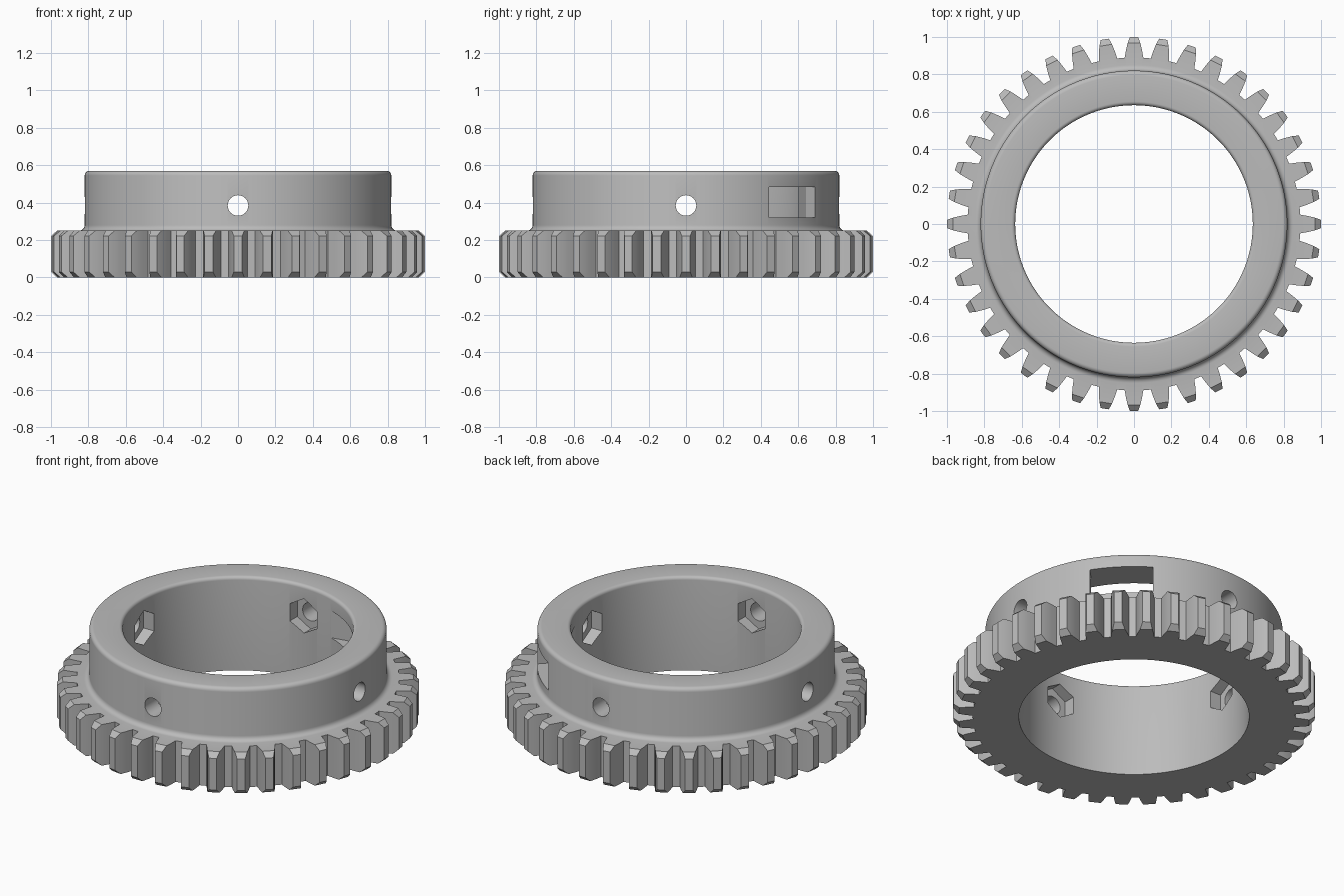
import bpy, bmesh
from math import sin, cos, pi, radians

cube = bpy.data.objects.get("Cube")
if cube:
    bpy.data.objects.remove(cube)

TEETH = 40
BORE = 0.635
COLLAR = 0.82
TOP = 0.57
HOLE_Z = 0.385

grey = bpy.data.materials.new("plain_grey")
grey.use_nodes = True
grey.diffuse_color = (0.5, 0.5, 0.5, 1)
grey.node_tree.nodes["Principled BSDF"].inputs["Base Color"].default_value = (0.5, 0.5, 0.5, 1)

# half of one tooth as (radius, half width), from root to tip
FLANK = [(0.89, 0.05), (0.93, 0.043), (0.968, 0.034), (1.0, 0.022)]
PER = 2 * len(FLANK)
COUNT = TEETH * PER


def gear_row(z, bevelled):
    flank = FLANK[:-1] + [FLANK[-2]] if bevelled else FLANK
    tooth = [(r, -w / r) for r, w in flank] + [(r, w / r) for r, w in reversed(flank)]
    return [(r * cos(a + 2 * pi * i / TEETH), r * sin(a + 2 * pi * i / TEETH), z)
            for i in range(TEETH) for r, a in tooth]


def circle_row(r, z):
    offset = (PER - 1) / 2
    return [(r * cos(2 * pi * (i - offset) / COUNT), r * sin(2 * pi * (i - offset) / COUNT), z)
            for i in range(COUNT)]


def arc(cr, cz, radius, start, end, steps=5):
    angles = [radians(start + (end - start) * i / steps) for i in range(steps + 1)]
    return [(cr + radius * cos(a), cz + radius * sin(a)) for a in angles]


# toothed ring and collar: one closed loft of rows round the axis
profile = (arc(COLLAR + 0.03, 0.28, 0.03, 270, 180)
           + arc(COLLAR - 0.025, TOP - 0.025, 0.025, 0, 90)
           + arc(BORE + 0.02, TOP - 0.02, 0.02, 90, 180))
rows = [circle_row(BORE, 0), gear_row(0, True), gear_row(0.03, False),
        gear_row(0.222, False), gear_row(0.25, True)]
rows += [circle_row(r, z) for r, z in profile]

bm = bmesh.new()
grid = [[bm.verts.new(p) for p in row] for row in rows]
for k, row in enumerate(grid):
    nxt = grid[(k + 1) % len(grid)]
    for i in range(COUNT):
        j = (i + 1) % COUNT
        bm.faces.new((row[i], row[j], nxt[j], nxt[i]))
bmesh.ops.remove_doubles(bm, verts=bm.verts, dist=0.0001)
bmesh.ops.recalc_face_normals(bm, faces=bm.faces)
mesh = bpy.data.meshes.new("gear_ring")
bm.to_mesh(mesh)
bm.free()
ring = bpy.data.objects.new("gear_ring", mesh)
bpy.context.collection.objects.link(ring)
mesh.materials.append(grey)

# cutters: screw holes and hexagonal nut pockets along both axes
cutters = []
for turn in (0, pi / 2):
    for sides, radius, length in ((32, 0.055, 2.2), (6, 0.105, 1.4)):
        bpy.ops.mesh.primitive_cylinder_add(vertices=sides, radius=radius, depth=length,
                                            location=(0, 0, HOLE_Z), rotation=(pi / 2, 0, turn))
        cutters.append(bpy.context.object)

# cutter: window through the wall, flaring towards the bore
half = [(0.95, 0.175), (0.731, 0.175), (0.568, 0.281), (0.45, 0.357)]
outline = half + [(n, -t) for n, t in reversed(half)]
bm = bmesh.new()
base = bm.faces.new([bm.verts.new((n, t, 0.32)) for n, t in outline])
moved = bmesh.ops.extrude_face_region(bm, geom=[base])["geom"]
bmesh.ops.translate(bm, vec=(0, 0, 0.165),
                    verts=[v for v in moved if isinstance(v, bmesh.types.BMVert)])
bmesh.ops.recalc_face_normals(bm, faces=bm.faces)
window_mesh = bpy.data.meshes.new("window_cutter")
bm.to_mesh(window_mesh)
bm.free()
window = bpy.data.objects.new("window_cutter", window_mesh)
window.rotation_euler.z = pi / 4
bpy.context.collection.objects.link(window)
cutters.append(window)

# cut the openings, then remove the cutters
bpy.ops.object.select_all(action='DESELECT')
bpy.context.view_layer.objects.active = ring
ring.select_set(True)
for cutter in cutters:
    cutter.hide_render = True
    mod = ring.modifiers.new("opening", 'BOOLEAN')
    mod.operation = 'DIFFERENCE'
    mod.solver = 'EXACT'
    mod.object = cutter
    bpy.ops.object.modifier_apply(modifier=mod.name)
    bpy.data.objects.remove(cutter)

bpy.ops.object.shade_smooth_by_angle(angle=radians(25))
